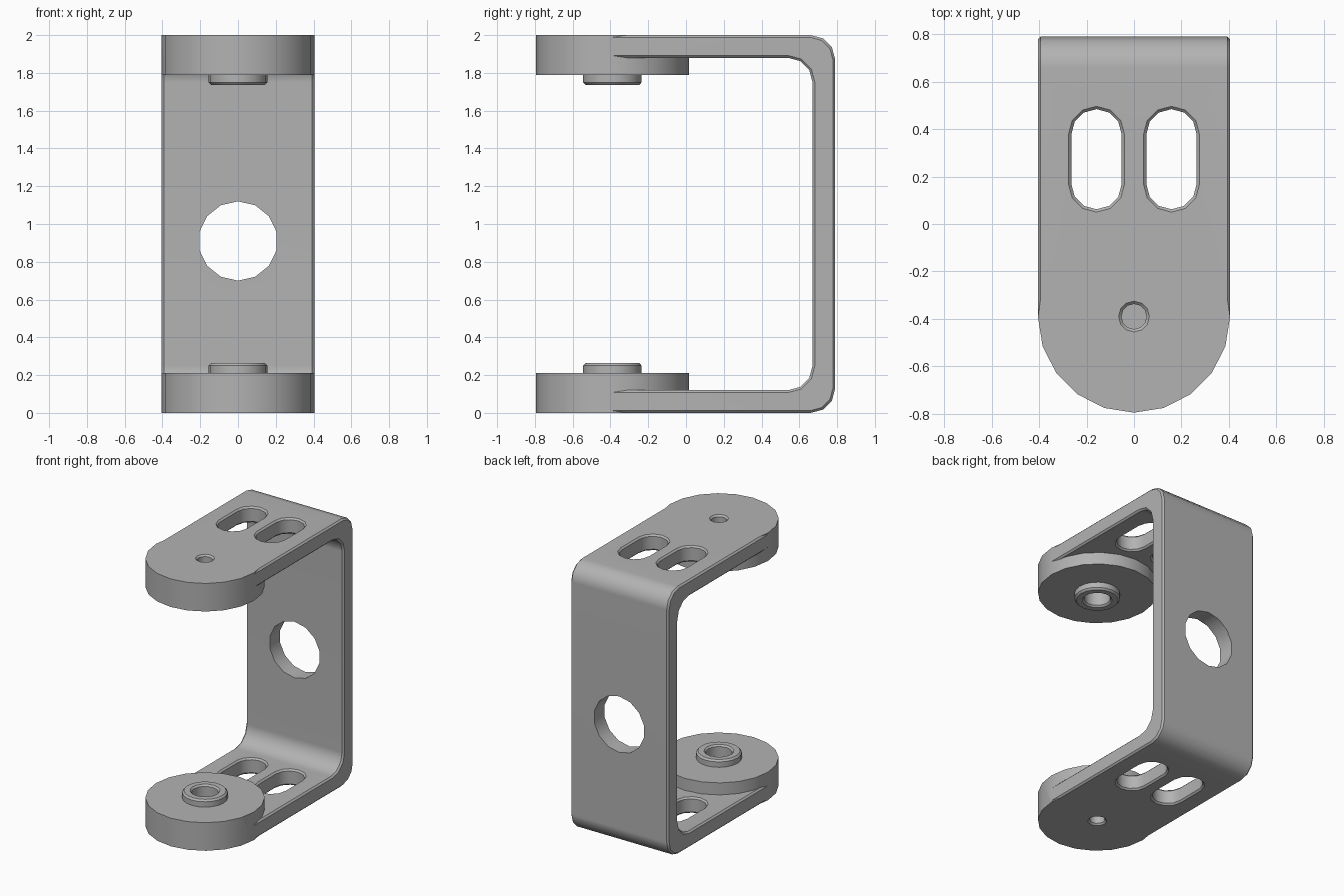
import bpy, bmesh
from math import sin, cos, pi, radians
from mathutils import Matrix, Vector

cube = bpy.data.objects.get("Cube")
if cube:
    bpy.data.objects.remove(cube)

metal = bpy.data.materials.new("plain grey")
metal.use_nodes = True
GREY = (0.45, 0.45, 0.45, 1)
metal.diffuse_color = GREY
metal.node_tree.nodes["Principled BSDF"].inputs["Base Color"].default_value = GREY

PIVOT_Y = -0.39      # centre of the round ends
WIDTH = 0.405        # half width, and radius of the round ends
THICK = 0.12
CHAMFER = 0.012
FLIP = Matrix.Translation((0, 0, 2)) @ Matrix.Scale(-1, 4, (0, 0, 1))


def to_object(name, bm):
    bmesh.ops.recalc_face_normals(bm, faces=bm.faces)
    mesh = bpy.data.meshes.new(name)
    bm.to_mesh(mesh)
    bm.free()
    mesh.materials.append(metal)
    obj = bpy.data.objects.new(name, mesh)
    bpy.context.collection.objects.link(obj)
    return obj


def loft(name, sides, sections, matrix, stretch=0):
    """Stack of rings given as (radius, height); stretch makes a slot in y."""
    bm = bmesh.new()
    rings = []
    for radius, height in sections:
        ring = []
        for i in range(sides):
            a = 2 * pi * i / sides
            ends = [stretch, -stretch] if i == 0 else [-stretch, stretch] if 2 * i == sides else [stretch if a < pi else -stretch]
            if i == 0:
                ends.reverse()
            if 2 * i == sides:
                ends.reverse()
            for s in (ends if stretch else ends[:1]):
                ring.append(bm.verts.new(matrix @ Vector((radius * cos(a), radius * sin(a) + s, height))))
        rings.append(ring)
    for low, high in zip(rings, rings[1:]):
        for i in range(len(low)):
            j = (i + 1) % len(low)
            bm.faces.new((low[i], low[j], high[j], high[i]))
    bm.faces.new(rings[0])
    bm.faces.new(rings[-1])
    return to_object(name, bm)


def corner(y, z, radius, start, turn):
    """Rounded corner in the side profile, in three steps."""
    return [(y + radius * cos(radians(start + turn * k / 3)),
             z + radius * sin(radians(start + turn * k / 3))) for k in range(4)]


def combine(target, tool, operation):
    mod = target.modifiers.new(operation, 'BOOLEAN')
    mod.operation, mod.object, mod.solver = operation, tool, 'EXACT'
    bpy.context.view_layer.objects.active = target
    bpy.ops.object.modifier_apply(modifier=mod.name)
    bpy.data.objects.remove(tool)


# C-shaped strap: rounded profile swept across the width, side edges chamfered
outer, inner = 0.79, 0.79 - THICK
R = 0.13
profile = [(PIVOT_Y, 0)] + corner(outer - R, R, R, -90, 90)
profile += corner(outer - R, 2 - R, R, 0, 90) + [(PIVOT_Y, 2), (PIVOT_Y, 2 - THICK)]
profile += corner(inner - R, 2 - THICK - R, R, 90, -90)
profile += corner(inner - R, THICK + R, R, 0, -90) + [(PIVOT_Y, THICK)]
bm = bmesh.new()
side = bm.faces.new([bm.verts.new((-WIDTH, y, z)) for y, z in profile])
swept = bmesh.ops.extrude_face_region(bm, geom=[side])["geom"]
bmesh.ops.translate(bm, vec=(2 * WIDTH, 0, 0),
                    verts=[g for g in swept if isinstance(g, bmesh.types.BMVert)])
bmesh.ops.recalc_face_normals(bm, faces=bm.faces)
rim = [e for e in bm.edges
       if abs(e.verts[0].co.x - e.verts[1].co.x) < 0.001
       and max(v.co.y for v in e.verts) > PIVOT_Y + 0.01]
bmesh.ops.bevel(bm, geom=rim, offset=CHAMFER, segments=1, profile=0.5, affect='EDGES')
bracket = to_object("bracket", bm)

for flip in (Matrix.Identity(4), FLIP):
    at_pivot = flip @ Matrix.Translation((0, PIVOT_Y, 0))
    # Round end pad and its chamfered boss
    combine(bracket, loft("end_pad", 20, [(WIDTH, 0), (WIDTH, 0.21)], at_pivot), 'UNION')
    combine(bracket, loft("boss", 20, [(0.155, 0.15), (0.155, 0.25), (0.143, 0.263)], at_pivot), 'UNION')
    # Blind holes from outside and through the boss
    combine(bracket, loft("outer_hole", 12, [(0.077, -CHAMFER), (0.053, CHAMFER), (0.053, 0.09)],
                          at_pivot), 'DIFFERENCE')
    combine(bracket, loft("boss_hole", 16, [(0.09, 0.13), (0.09, 0.251), (0.114, 0.275)],
                          at_pivot), 'DIFFERENCE')
    # Pair of chamfered slots in the arm
    for x in (-0.158, 0.158):
        sections = [(0.13, -CHAMFER), (0.106, CHAMFER), (0.106, THICK - CHAMFER), (0.13, THICK + CHAMFER)]
        place = flip @ Matrix.Translation((x, 0.273, 0))
        combine(bracket, loft("slot", 12, sections, place, 0.105), 'DIFFERENCE')

# Large hole through the back plate
back = Matrix.Translation((0, 0.73, 0.91)) @ Matrix.Rotation(pi / 2, 4, 'X') @ Matrix.Rotation(pi / 2, 4, 'Z')
combine(bracket, loft("back_hole", 14, [(0.21, -0.2), (0.21, 0.2)], back), 'DIFFERENCE')

# Smooth shading with crisp edges
bpy.ops.object.select_all(action='DESELECT')
bracket.select_set(True)
bpy.context.view_layer.objects.active = bracket
bpy.ops.object.shade_smooth_by_angle(angle=radians(35))
weighted = bracket.modifiers.new("even_shading", 'WEIGHTED_NORMAL')
weighted.keep_sharp = True
